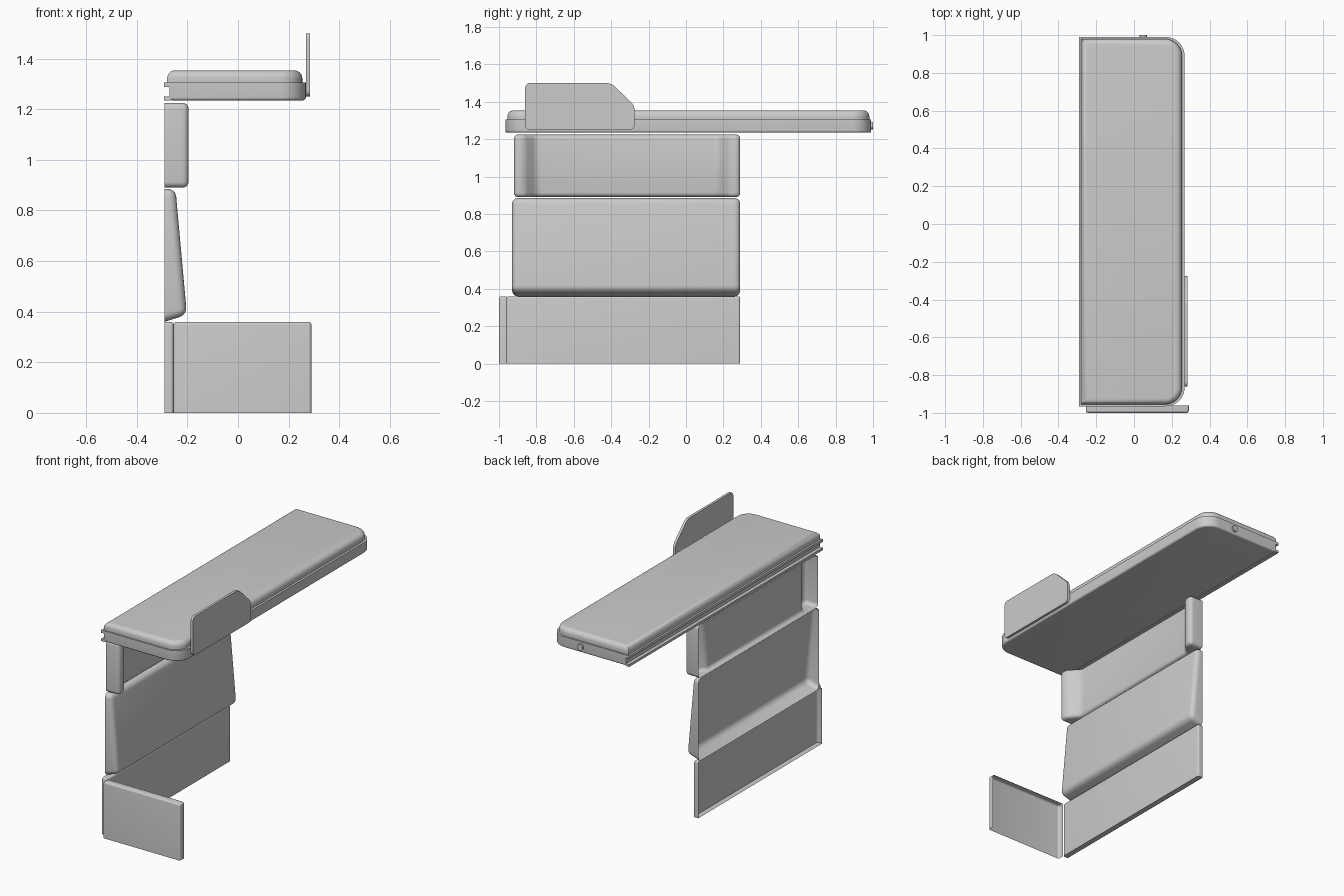
import bpy, bmesh, math
from mathutils import Vector

if "Cube" in bpy.data.objects:
    bpy.data.objects.remove(bpy.data.objects["Cube"])


def prism(name, pts, axis, lo, hi, r=0.0, drop=(), keep=None, segs=5):
    """Extrude a 2D outline along an axis, delete faces facing 'drop', round edges."""
    def place(p, h):
        return {'z': (p[0], p[1], h), 'y': (p[0], h, p[1]), 'x': (h, p[0], p[1])}[axis]
    bm = bmesh.new()
    a = [bm.verts.new(place(p, lo)) for p in pts]
    b = [bm.verts.new(place(p, hi)) for p in pts]
    n = len(pts)
    bm.faces.new(a[::-1])
    bm.faces.new(b)
    for i in range(n):
        j = (i + 1) % n
        bm.faces.new((a[i], a[j], b[j], b[i]))
    bmesh.ops.recalc_face_normals(bm, faces=bm.faces)
    gone = [f for f in bm.faces if any(f.normal.dot(Vector(d)) > 0.99 for d in drop)]
    if gone:
        bmesh.ops.delete(bm, geom=gone, context='FACES')
    edges = [e for e in bm.edges if len(e.link_faces) == 2 and (keep is None or keep(e))]
    if r > 0:
        bmesh.ops.bevel(bm, geom=edges, offset=r, segments=segs, profile=0.5,
                        affect='EDGES', clamp_overlap=True)
    me = bpy.data.meshes.new(name)
    bm.to_mesh(me)
    bm.free()
    ob = bpy.data.objects.new(name, me)
    bpy.context.collection.objects.link(ob)
    bpy.context.view_layer.objects.active = ob
    bpy.ops.object.select_all(action='DESELECT')
    ob.select_set(True)
    bpy.ops.object.shade_smooth_by_angle(angle=math.radians(35))
    return ob


def rect(x0, x1, y0, y1):
    return [(x0, y0), (x1, y0), (x1, y1), (x0, y1)]


def bed_outline(x0, x1, y0, y1, r, n=12):
    """Rectangle with rounded corners on the aisle (+x) side only."""
    pts = [(x0, y0)]
    for cy, start in ((y0 + r, -90), (y1 - r, 0)):
        for i in range(n + 1):
            t = math.radians(start + 90 * i / n)
            pts.append((x1 - r + r * math.cos(t), cy + r * math.sin(t)))
    return pts + [(x0, y1)]


def at_z(z):
    return lambda e: all(abs(v.co.z - z) < 1e-4 for v in e.verts)


BACK = (-1, 0, 0)

# Base wall panel, open at the back
prism("base_wall_panel", rect(-0.29, -0.255, -0.96, 0.29), 'z', 0, 0.36, 0.012, [BACK],
      lambda e: max(v.co.z for v in e.verts) > 0.01)

# Front skirt, open at the rear and bottom
prism("front_skirt", rect(-0.255, 0.29, -1.0, -0.96), 'z', 0, 0.36, 0.012,
      [(0, 1, 0), (0, 0, -1)])

# Sloped backrest panel, open at the back
prism("backrest_panel", [(-0.29, 0.36), (-0.202, 0.388), (-0.247, 0.885), (-0.29, 0.885)],
      'y', -0.93, 0.29, 0.03, [BACK])

# Upper wall panel with recessed middle, open at the back
prism("upper_wall_panel",
      [(-0.29, -0.92), (-0.195, -0.92), (-0.195, -0.865), (-0.26, -0.80),
       (-0.26, 0.17), (-0.195, 0.235), (-0.195, 0.29), (-0.29, 0.29)],
      'z', 0.89, 1.225, 0.024, [BACK])

# Bunk tray and the two rails along its wall side
prism("bunk_tray", bed_outline(-0.27, 0.268, -0.965, 0.99, 0.10), 'z', 1.235, 1.305,
      0.012, keep=at_z(1.235))
for name, z0, z1 in (("lower_rail", 1.235, 1.25), ("upper_rail", 1.288, 1.305)):
    prism(name, rect(-0.292, -0.265, -0.965, 0.99), 'z', z0, z1)

# Mattress
prism("mattress", bed_outline(-0.28, 0.254, -0.955, 0.98, 0.09), 'z', 1.30, 1.354,
      0.032, keep=at_z(1.354), segs=6)

# Safety guard with sloped corner, rounded in outline
prism("safety_guard",
      [(-0.86, 1.25), (-0.275, 1.25), (-0.275, 1.38), (-0.40, 1.50), (-0.86, 1.50)],
      'x', 0.268, 0.284, 0.025,
      keep=lambda e: abs(e.verts[0].co.x - e.verts[1].co.x) > 0.01)

# Pivot cap on the rear end of the bunk
cap = [(0.05 + 0.02 * math.cos(i * math.pi / 12), 1.272 + 0.02 * math.sin(i * math.pi / 12))
       for i in range(24)]
prism("pivot_cap", cap, 'y', 0.985, 1.0)
